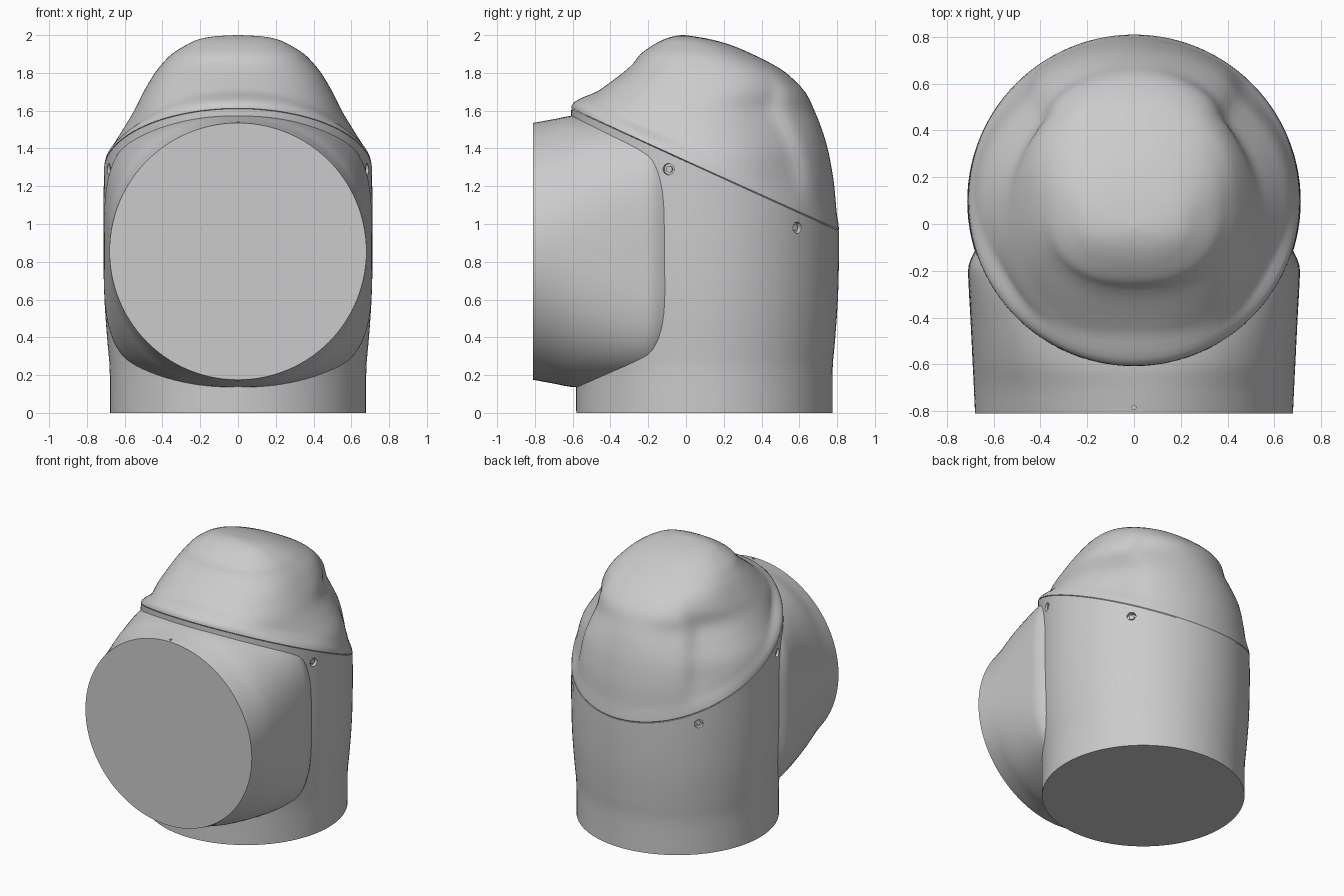
import bpy, bmesh, math
from mathutils import Vector

if "Cube" in bpy.data.objects:
    bpy.data.objects.remove(bpy.data.objects["Cube"])

grey = bpy.data.materials.new("light_grey")
grey.use_nodes = True
grey.diffuse_color = (0.6, 0.6, 0.6, 1)
grey.node_tree.nodes["Principled BSDF"].inputs["Base Color"].default_value = (0.6, 0.6, 0.6, 1)

SIDES = 112
ANGLES = [2 * math.pi * i / SIDES for i in range(SIDES)]


def smooth(a, b, v):
    t = min(max((v - a) / (b - a), 0), 1)
    return t * t * (3 - 2 * t)


def sample(table, v):
    """Cubic interpolation of table rows keyed by their first column."""
    v = min(max(v, table[0][0]), table[-1][0])
    last = len(table) - 1
    i = max(k for k in range(last) if table[k][0] <= v)

    def slope(k, c):
        p, q = table[max(k - 1, 0)], table[min(k + 1, last)]
        return (q[c] - p[c]) / (q[0] - p[0])
    a, b = table[i], table[i + 1]
    h = b[0] - a[0]
    t = (v - a[0]) / h
    return [a[c] * (1 + 2 * t) * (1 - t) ** 2 + b[c] * t * t * (3 - 2 * t)
            + h * t * (1 - t) * (slope(i, c) * (1 - t) - slope(i + 1, c) * t)
            for c in range(1, len(a))]


def superradius(ang, hx, hy, n):
    return (abs(math.cos(ang) / hx) ** n + abs(math.sin(ang) / hy) ** n) ** (-1 / n)


def finish(name, bm, angle=35):
    bmesh.ops.recalc_face_normals(bm, faces=bm.faces)
    me = bpy.data.meshes.new(name)
    bm.to_mesh(me)
    bm.free()
    ob = bpy.data.objects.new(name, me)
    bpy.context.collection.objects.link(ob)
    me.materials.append(grey)
    shade(ob, angle)
    return ob


def activate(ob):
    bpy.ops.object.select_all(action='DESELECT')
    ob.select_set(True)
    bpy.context.view_layer.objects.active = ob


def shade(ob, angle=35):
    activate(ob)
    bpy.ops.object.shade_smooth_by_angle(angle=math.radians(angle))


def loft(name, rings, angle=35):
    """Closed skin through rings of equal point count."""
    bm = bmesh.new()
    vs = [[bm.verts.new(p) for p in ring] for ring in rings]
    for lo, hi in zip(vs, vs[1:]):
        for i in range(SIDES):
            j = (i + 1) % SIDES
            bm.faces.new((lo[i], lo[j], hi[j], hi[i]))
    bm.faces.new(vs[0][::-1])
    bm.faces.new(vs[-1])
    return finish(name, bm, angle)


def peg(name, centre, axis, radius, depth):
    bm = bmesh.new()
    bmesh.ops.create_cone(bm, cap_ends=True, segments=24, radius1=radius,
                          radius2=radius, depth=depth)
    rot = Vector(axis).to_track_quat('Z', 'Y').to_matrix()
    bmesh.ops.rotate(bm, matrix=rot, verts=bm.verts)
    bmesh.ops.translate(bm, vec=centre, verts=bm.verts)
    return finish(name, bm)


def cut(target, centre, axis, radius, depth):
    cutter = peg("cutter", centre, axis, radius, depth)
    cutter.hide_render = True
    mod = target.modifiers.new("hole", 'BOOLEAN')
    mod.operation, mod.object, mod.solver = 'DIFFERENCE', cutter, 'EXACT'
    activate(target)
    bpy.ops.object.modifier_apply(modifier=mod.name)
    bpy.data.objects.remove(cutter)


# Round body, cut off by the tilted seam plane
BODY = [(0, .678), (.25, .68), (.36, .69), (.6, .707), (.85, .713), (1.1, .712), (1.7, .703)]
MID_Y = .097


def seam_z(ang):
    return 1.33 - .456 * (MID_Y + .71 * math.sin(ang))


def body_point(ang, z):
    r = sample(BODY, z)[0]
    return (r * math.cos(ang), MID_Y + r * math.sin(ang), z)


body = loft("body", [[body_point(a, seam_z(a) * k / 24) for a in ANGLES] for k in range(25)])

# Domed cap: height, front y, half width, back y
CAP = [(.9, -.61, .712, .81), (1.2, -.61, .71, .785), (1.3, -.61, .7, .77),
       (1.4, -.61, .67, .75), (1.5, -.61, .61, .72), (1.6, -.61, .55, .68),
       (1.7, -.47, .5, .63), (1.8, -.335, .44, .53), (1.85, -.28, .4, .45),
       (1.9, -.24, .35, .35), (1.95, -.17, .27, .23), (1.98, -.11, .2, .12),
       (1.995, -.06, .11, .03), (2, -.025, .01, -.01)]


def cap_point(ang, t):
    low = seam_z(ang)
    z = low + (2 - low) * (1 - (1 - t) ** 2)
    front, hx, back = sample(CAP, z)
    mid = (front + back) / 2
    r = superradius(ang, hx, (back - front) / 2, 2 + .4 * smooth(1.55, 1.8, z))
    # Recess on each flank, ahead of the back panel
    turn = math.degrees(math.asin(math.sin(ang))) - 45
    width = 22 if turn < 0 else 6
    r -= .03 * math.exp(-(turn / width) ** 2) * smooth(1.05, 1.3, z) * smooth(1.85, 1.6, z)
    # Ease into the body at the seam
    w = smooth(0, .1, z - low)
    bx, by, _ = body_point(ang, z)
    x = bx + (r * math.cos(ang) - bx) * w
    y = by + (mid + r * math.sin(ang) - by) * w
    if t == 0:
        x, y = x * .992, MID_Y + (y - MID_Y) * .992
    return (x, y, z)


STEPS = [0, .004] + [k / 48 for k in range(1, 49)]
loft("cap", [[cap_point(a, t) for a in ANGLES] for t in STEPS])

# Front neck: depth, half width, half height, squareness
NECK = [(-.81, .68, .68, 2), (-.7, .685, .7, 2.15), (-.6, .69, .718, 2.4),
        (-.4, .7, .718, 3), (-.25, .708, .7, 3.6), (-.18, .708, .685, 3.8),
        (-.12, .684, .66, 3.8), (-.08, .66, .63, 3.8)]


def neck_ring(y):
    hx, hz, n = sample(NECK, y)
    return [(superradius(a, hx, hz, n) * math.cos(a), y,
             .855 + superradius(a, hx, hz, n) * math.sin(a)) for a in ANGLES]


neck = loft("neck", [neck_ring(-.81 + .73 * k / 30) for k in range(31)])
for side in (-1, 1):
    cut(neck, (0, -.785, .855 + side * .685), (0, 0, 1), .009, .03)
shade(neck)

# Recessed screws on both flanks
for side, label in ((1, "left"), (-1, "right")):
    for turn, z, place in ((-15.5, 1.29, "front"), (43.6, .98, "back")):
        a = math.radians(turn)
        axis = Vector((side * math.cos(a), math.sin(a), 0))
        base = Vector((0, MID_Y, z))
        cut(body, base + axis * .71, axis, .03, .05)
        peg(f"{label}_{place}_screw", base + axis * .685, axis, .017, .026)
shade(body)
